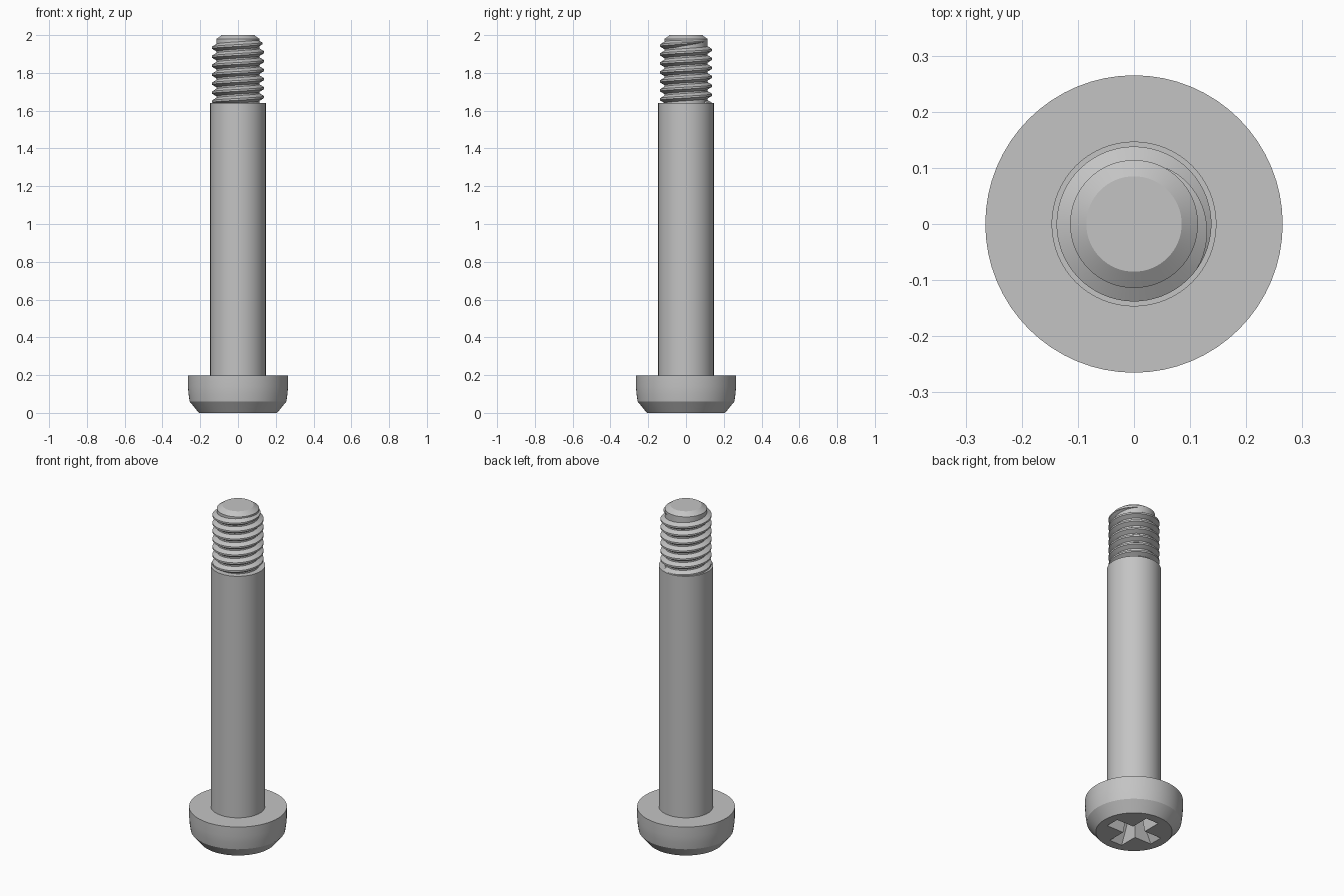
import bpy, bmesh
from math import sin, cos, tau, pi, radians

cube = bpy.data.objects.get("Cube")
if cube:
    bpy.data.objects.remove(cube)

SEGMENTS = 64
steel = bpy.data.materials.new("grey steel")
steel.use_nodes = True
colour = (0.55, 0.55, 0.55, 1)
steel.diffuse_color = colour
steel.node_tree.nodes["Principled BSDF"].inputs["Base Color"].default_value = colour


def finish(name, bm):
    """Turn a bmesh into a named, coloured object."""
    bmesh.ops.recalc_face_normals(bm, faces=bm.faces)
    mesh = bpy.data.meshes.new(name)
    bm.to_mesh(mesh)
    bm.free()
    obj = bpy.data.objects.new(name, mesh)
    bpy.context.collection.objects.link(obj)
    mesh.materials.append(steel)
    return obj


def shade(obj):
    bpy.ops.object.select_all(action='DESELECT')
    obj.select_set(True)
    bpy.context.view_layer.objects.active = obj
    bpy.ops.object.shade_smooth_by_angle(angle=radians(25))


def skin(bm, rings):
    """Bridge successive closed loops and cap both ends."""
    loops = [[bm.verts.new(p) for p in ring] for ring in rings]
    n = len(loops[0])
    for a, b in zip(loops, loops[1:]):
        for i in range(n):
            j = (i + 1) % n
            bm.faces.new((a[i], a[j], b[j], b[i]))
    bm.faces.new(loops[0])
    bm.faces.new(loops[-1])


def circle(radius, z):
    angles = [tau * i / SEGMENTS for i in range(SEGMENTS)]
    return [(radius * cos(a), radius * sin(a), z) for a in angles]


# Turned body: chamfered head, plain shank, thread core and tip
profile = [(0.207, 0), (0.256, 0.06), (0.262, 0.1), (0.265, 0.14),
           (0.265, 0.197), (0.147, 0.197), (0.147, 1.64),
           (0.114, 1.64), (0.114, 1.98), (0.085, 2)]
bm = bmesh.new()
skin(bm, [circle(r, z) for r, z in profile])
body = finish("screw_body", bm)


# Tapered cross recess in the underside of the head
def cross(reach, half, z):
    points = []
    for k in range(4):
        c, s = round(cos(k * pi / 2)), round(sin(k * pi / 2))
        for x, y in ((reach, -half), (reach, half), (half, half)):
            points.append((c * x - s * y, s * x + c * y, z))
    return points


bm = bmesh.new()
skin(bm, [cross(0.16, 0.043, -0.01), cross(0.075, 0.026, 0.13)])
bmesh.ops.triangulate(bm, faces=bm.faces)
cutter = finish("recess_cutter", bm)
cutter.hide_render = True
cutter.hide_set(True)
cut = body.modifiers.new("cross recess", 'BOOLEAN')
cut.operation = 'DIFFERENCE'
cut.solver = 'EXACT'
cut.object = cutter
bpy.context.view_layer.objects.active = body
body.select_set(True)
bpy.ops.object.modifier_apply(modifier=cut.name)
bpy.data.objects.remove(cutter)
shade(body)

# Right-handed helical thread, fading out near the tip
PITCH, TURNS = 0.0475, 7
end_angle = radians(60)
steps = TURNS * SEGMENTS
rings = []
for i in range(steps + 1):
    left = (steps - i) * tau / SEGMENTS
    angle = end_angle - left
    z = 1.965 - PITCH * left / tau
    fade = min(1, 0.05 + left / radians(100))
    crest = 0.114 + 0.024 * fade
    section = ((0.11, -0.022 * fade), (crest, -0.005 * fade),
               (crest, 0.005 * fade), (0.11, 0.022 * fade))
    rings.append([(r * cos(angle), r * sin(angle), z + h) for r, h in section])
bm = bmesh.new()
skin(bm, rings)
shade(finish("thread", bm))
